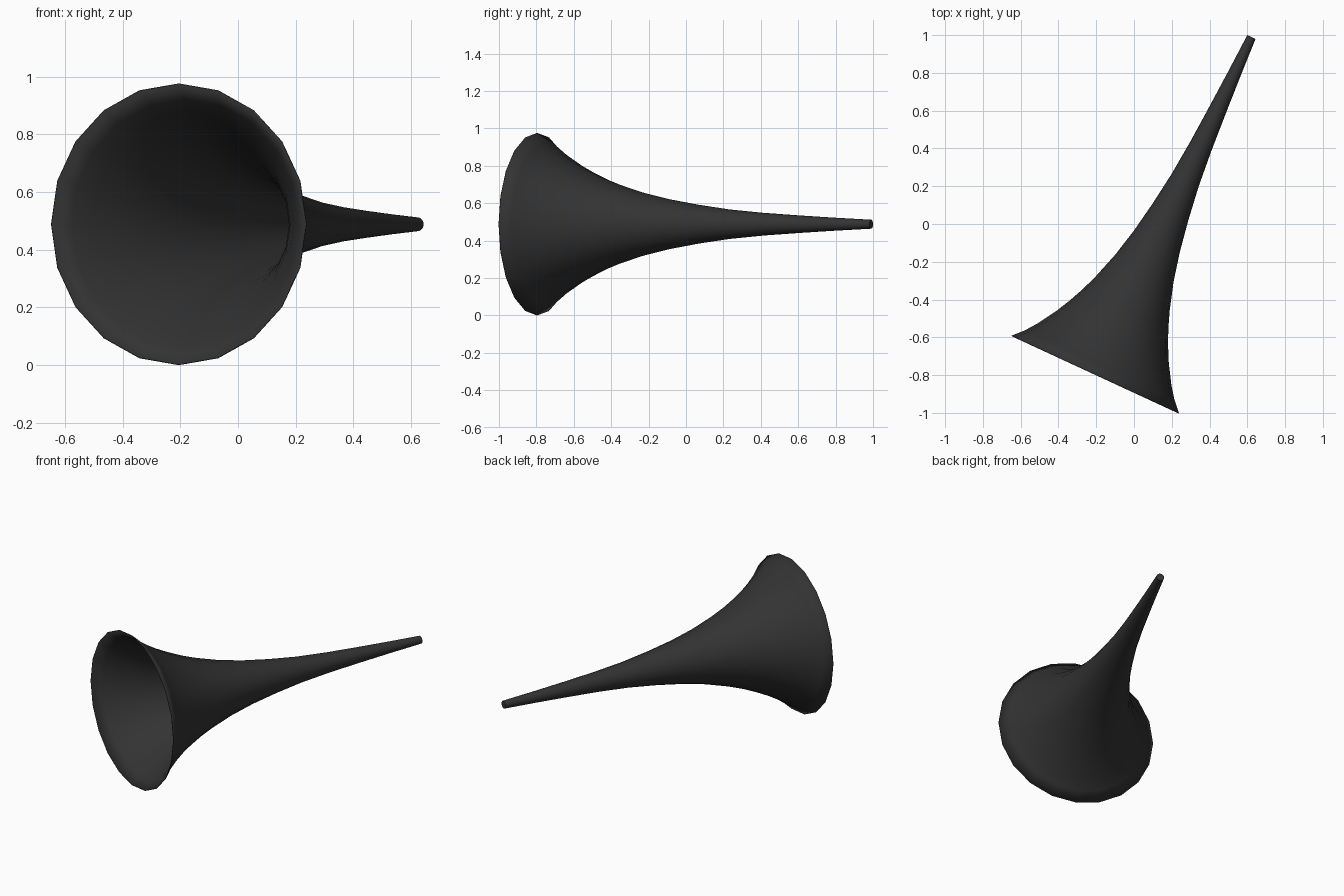
import bpy, bmesh, math
from mathutils import Vector

cube = bpy.data.objects.get("Cube")
if cube:
    bpy.data.objects.remove(cube, do_unlink=True)

SIDES = 20
MOUTH = Vector((-0.205, -0.796, 0.488))       # centre of the bell opening
AXIS = Vector((0.42, 0.9075, 0)).normalized()  # from bell to mouthpiece
SIDE = Vector((AXIS.y, -AXIS.x, 0))
UP = Vector((0, 0, 1))

# Flared profile: (distance along the axis, radius)
PROFILE = [(0, 0.488), (0.055, 0.436), (0.117, 0.390), (0.218, 0.328),
           (0.29, 0.291), (0.38, 0.250), (0.474, 0.215), (0.62, 0.170),
           (0.776, 0.134), (0.95, 0.104), (1.132, 0.079), (1.33, 0.061),
           (1.543, 0.047), (1.75, 0.035), (1.968, 0.024)]

# Matt black material
black = bpy.data.materials.new("matt_black")
black.use_nodes = True
colour = (0.033, 0.033, 0.033, 1)
black.diffuse_color = colour
bsdf = black.node_tree.nodes["Principled BSDF"]
bsdf.inputs["Base Color"].default_value = colour
bsdf.inputs["Roughness"].default_value = 0.8

# Horn: rings lofted along the axis, open at the bell, closed at the small end
bm = bmesh.new()
rings = []
for dist, radius in PROFILE:
    ring = []
    for i in range(SIDES):
        a = math.tau * i / SIDES
        ring.append(bm.verts.new(MOUTH + AXIS * dist
                                 + (SIDE * math.cos(a) + UP * math.sin(a)) * radius))
    rings.append(ring)
for r0, r1 in zip(rings, rings[1:]):
    for i in range(SIDES):
        j = (i + 1) % SIDES
        bm.faces.new((r0[i], r1[i], r1[j], r0[j]))
bm.faces.new(rings[-1])
bmesh.ops.recalc_face_normals(bm, faces=bm.faces)
# Make sure the wall faces away from the axis
bm.faces.ensure_lookup_table()
wall = bm.faces[0]
if wall.normal.dot(wall.calc_center_median() - MOUTH) < 0:
    bmesh.ops.reverse_faces(bm, faces=bm.faces)

mesh = bpy.data.meshes.new("horn")
bm.to_mesh(mesh)
bm.free()
mesh.materials.append(black)
horn = bpy.data.objects.new("horn", mesh)
bpy.context.collection.objects.link(horn)

# Smooth wall with sharp mouthpiece edge
bpy.ops.object.select_all(action='DESELECT')
horn.select_set(True)
bpy.context.view_layer.objects.active = horn
bpy.ops.object.shade_smooth_by_angle(angle=math.radians(40))

# Thin sheet wall, thickened inwards
wall_mod = horn.modifiers.new("wall_thickness", 'SOLIDIFY')
wall_mod.thickness = 0.004
wall_mod.offset = -1
